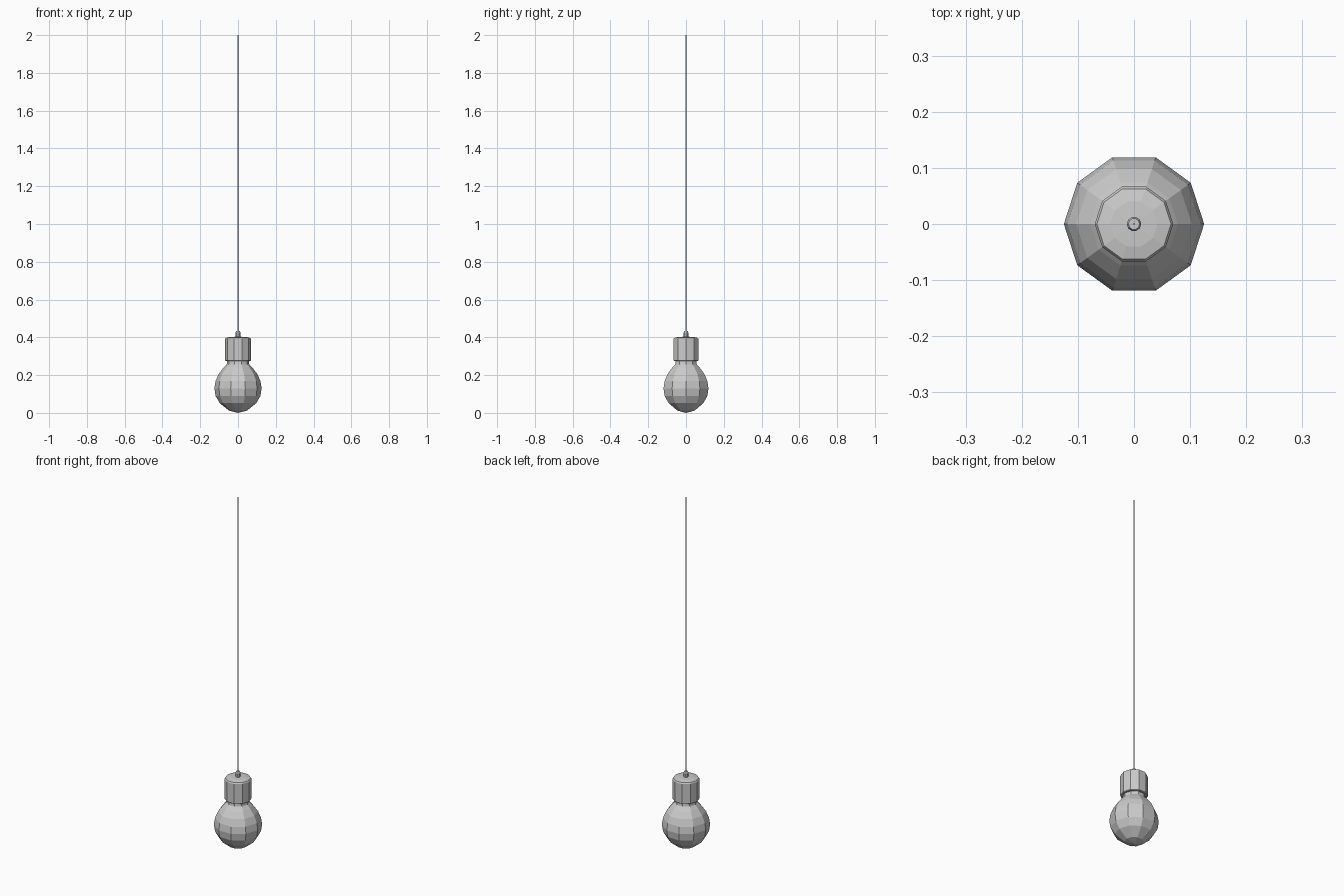
import bpy, bmesh
from math import cos, sin, tau

if "Cube" in bpy.data.objects:
    bpy.data.objects.remove(bpy.data.objects["Cube"])


def lathe(name, profile, sides):
    """Spin (radius, z) points around z; zero radius makes a pole."""
    bm = bmesh.new()
    rings = []
    for r, z in profile:
        if r == 0:
            rings.append([bm.verts.new((0, 0, z))] * sides)
        else:
            rings.append([bm.verts.new((r * cos(tau * i / sides), r * sin(tau * i / sides), z))
                          for i in range(sides)])
    for a, b in zip(rings, rings[1:]):
        for i in range(sides):
            j = (i + 1) % sides
            quad = list(dict.fromkeys((a[i], a[j], b[j], b[i])))
            bm.faces.new(quad)
    bmesh.ops.recalc_face_normals(bm, faces=bm.faces)
    mesh = bpy.data.meshes.new(name)
    bm.to_mesh(mesh)
    bm.free()
    ob = bpy.data.objects.new(name, mesh)
    bpy.context.collection.objects.link(ob)
    return ob


# Faceted glass bulb with a neck rising into the socket
lathe("bulb", [(0, 0.003), (0.048, 0.012), (0.097, 0.052), (0.119, 0.09), (0.125, 0.13),
               (0.119, 0.168), (0.103, 0.205), (0.078, 0.238), (0.06, 0.257),
               (0.056, 0.285), (0, 0.285)], 10)

# Socket sleeve with a slightly bevelled, shallow domed top
lathe("socket", [(0, 0.275), (0.066, 0.275), (0.07, 0.278), (0.07, 0.39),
                 (0.066, 0.397), (0.042, 0.402), (0, 0.404)], 10)

# Cable grip
lathe("cable_grip", [(0, 0.398), (0.013, 0.398), (0.013, 0.425), (0.010, 0.433),
                     (0, 0.433)], 10)

# Hanging wire
lathe("wire", [(0, 0.42), (0.002, 0.42), (0.002, 2.0), (0, 2.0)], 6)

# Rest the lowest point on the ground plane
for v in bpy.data.objects["bulb"].data.vertices:
    if v.co.z < 0.004:
        v.co.z = 0.0
